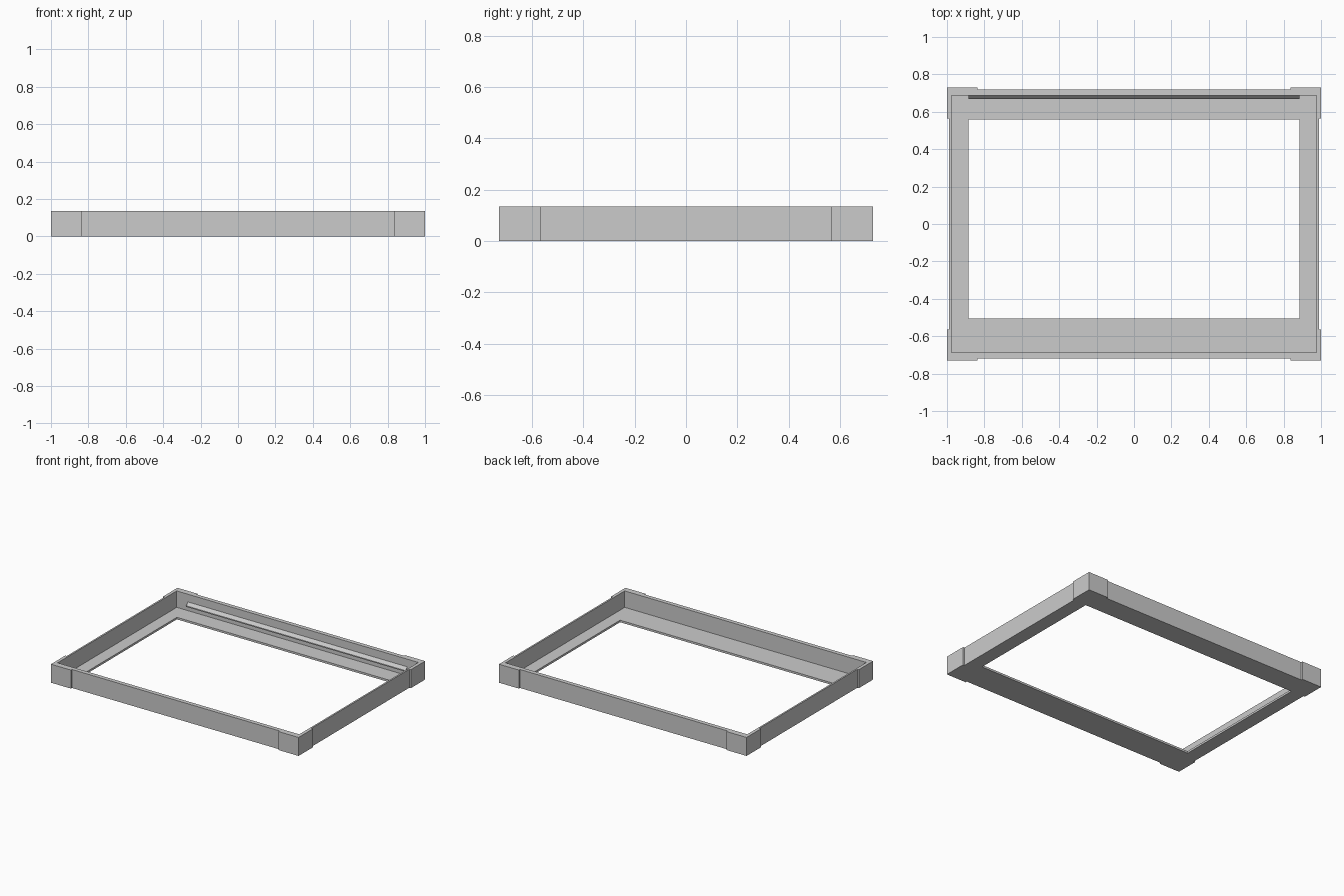
import bpy
import bmesh

cube = bpy.data.objects.get("Cube")
if cube:
    bpy.data.objects.remove(cube, do_unlink=True)

HEIGHT, FLOOR = 0.135, 0.015

grey = bpy.data.materials.new("light_grey")
grey.use_nodes = True
colour = (0.6, 0.6, 0.6, 1)
grey.diffuse_color = colour
grey.node_tree.nodes["Principled BSDF"].inputs["Base Color"].default_value = colour


def prism(name, outline, depth):
    """Extrude a closed outline of 3D points along a depth vector."""
    bm = bmesh.new()
    face = bm.faces.new([bm.verts.new(p) for p in outline])
    extruded = bmesh.ops.extrude_face_region(bm, geom=[face], use_keep_orig=True)
    top = [v for v in extruded["geom"] if isinstance(v, bmesh.types.BMVert)]
    bmesh.ops.translate(bm, verts=top, vec=depth)
    bmesh.ops.recalc_face_normals(bm, faces=bm.faces)
    mesh = bpy.data.meshes.new(name)
    bm.to_mesh(mesh)
    bm.free()
    mesh.materials.append(grey)
    obj = bpy.data.objects.new(name, mesh)
    bpy.context.collection.objects.link(obj)
    return obj


def cut_box(target, x, y0, y1, z0, z1):
    """Cut a rectangular pocket out of the target."""
    corners = [(-x, y0, z0), (x, y0, z0), (x, y1, z0), (-x, y1, z0)]
    cutter = prism("cutter", corners, (0, 0, z1 - z0))
    cutter.hide_render = True
    mod = target.modifiers.new("pocket", "BOOLEAN")
    mod.operation = "DIFFERENCE"
    mod.solver = "EXACT"
    mod.object = cutter
    bpy.context.view_layer.objects.active = target
    bpy.ops.object.modifier_apply(modifier=mod.name)
    bpy.data.objects.remove(cutter, do_unlink=True)


# Tray frame: one quarter of the outline with its raised corner, mirrored around
quarter = [(0.988, 0.565), (1, 0.565), (1, 0.73), (0.838, 0.73), (0.838, 0.718)]
outline = []
for sx, sy in ((1, 1), (-1, 1), (-1, -1), (1, -1)):
    part = [(sx * x, sy * y, 0) for x, y in quarter]
    outline += part if sx * sy > 0 else part[::-1]
frame = prism("tray_frame", outline, (0, 0, HEIGHT))

# Inner cavity above the floor, then the window through the floor
cut_box(frame, 0.976, -0.687, 0.687, FLOOR, 0.3)
cut_box(frame, 0.886, -0.505, 0.56, -0.1, 0.1)

# Sloped lip along the inside of the back wall
lip = [(-0.886, y, z) for y, z in
       ((0.688, 0.08), (0.668, 0.058), (0.668, 0.05), (0.688, 0.05))]
prism("back_lip", lip, (1.772, 0, 0))
